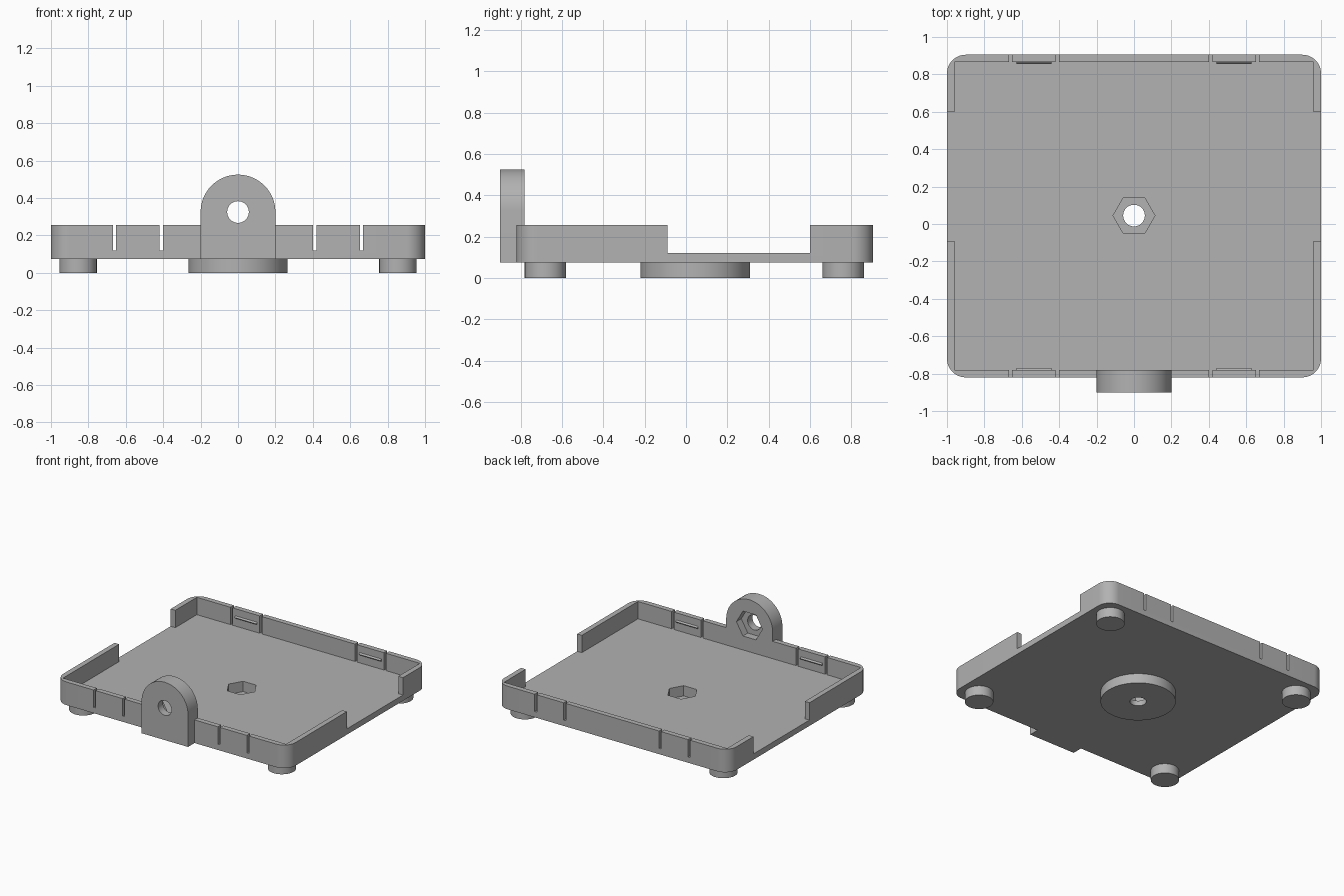
import bpy, bmesh
from math import pi, cos, sin
from mathutils import Vector

cube = bpy.data.objects.get("Cube")
if cube:
    bpy.data.objects.remove(cube, do_unlink=True)

grey = bpy.data.materials.new("plain grey")
grey.use_nodes = True
colour = (0.445, 0.445, 0.445, 1)
grey.diffuse_color = colour
grey.node_tree.nodes["Principled BSDF"].inputs["Base Color"].default_value = colour

BASE, FLOOR, RIM = 0.075, 0.12, 0.255
FRONT, BACK, WALL = -0.82, 0.905, 0.04
MOUNT_Y, LUG_Z = 0.045, 0.325
HOLE_R, HEX_R = 0.058, 0.112


def arc(cx, cy, r, start, end, steps):
    return [(cx + r * cos(start + (end - start) * i / steps),
             cy + r * sin(start + (end - start) * i / steps)) for i in range(steps + 1)]


def ring(cx, cy, r, sides):
    return arc(cx, cy, r, 0, 2 * pi, sides)[:-1]


def rect(x0, x1, y0, y1):
    return [(x0, y0), (x1, y0), (x1, y1), (x0, y1)]


def prism(name, outline, low, high, axis="z"):
    """Extrude a 2D outline along one axis."""
    place = {"z": lambda a, b, d: (a, b, d),
             "y": lambda a, b, d: (a, d, b),
             "x": lambda a, b, d: (d, a, b)}[axis]
    bm = bmesh.new()
    face = bm.faces.new([bm.verts.new(place(a, b, low)) for a, b in outline])
    new = bmesh.ops.extrude_face_region(bm, geom=[face])["geom"]
    bmesh.ops.translate(bm, vec=Vector(place(0, 0, high - low)),
                        verts=[v for v in new if isinstance(v, bmesh.types.BMVert)])
    bmesh.ops.recalc_face_normals(bm, faces=bm.faces)
    mesh = bpy.data.meshes.new(name)
    bm.to_mesh(mesh)
    bm.free()
    mesh.materials.append(grey)
    obj = bpy.data.objects.new(name, mesh)
    bpy.context.collection.objects.link(obj)
    return obj


def select(obj):
    bpy.ops.object.select_all(action="DESELECT")
    obj.select_set(True)
    bpy.context.view_layer.objects.active = obj


def cut(obj, *cutter_args):
    """Subtract a temporary prism from an object."""
    cutter = prism("cutter", *cutter_args)
    select(obj)
    mod = obj.modifiers.new("cut", "BOOLEAN")
    mod.operation, mod.solver, mod.object = "DIFFERENCE", "EXACT", cutter
    bpy.ops.object.modifier_apply(modifier=mod.name)
    bpy.data.objects.remove(cutter, do_unlink=True)


def smooth(obj):
    select(obj)
    bpy.ops.object.shade_smooth_by_angle(angle=pi / 6)


# Tray with rounded outer corners and a square inner pocket
r = 0.1
outline = []
for i, (cx, cy) in enumerate([(1 - r, BACK - r), (r - 1, BACK - r),
                              (r - 1, FRONT + r), (1 - r, FRONT + r)]):
    outline += arc(cx, cy, r, i * pi / 2, (i + 1) * pi / 2, 12)
tray = prism("tray", outline, BASE, RIM)
inner = 1 - WALL
cut(tray, rect(-inner, inner, FRONT + WALL, BACK - WALL), FLOOR, 1)

# Open sides, latch slots, and the gap the lug fills
cut(tray, rect(-2, 2, -0.09, 0.6), FLOOR, 1)
for side in (-1, 1):
    for x in (0.41, 0.66):
        cut(tray, rect(side * x - 0.009, side * x + 0.009, -2, 2), FLOOR, 1)
cut(tray, rect(-0.2, 0.2, -1, FRONT + WALL), 0, 1)
cut(tray, ring(0, MOUNT_Y, HEX_R, 6), 0, 1)
smooth(tray)

# Central mount disc with nut recess and screw hole
disc = prism("mount_disc", ring(0, MOUNT_Y, 0.265, 64), 0, BASE)
cut(disc, ring(0, MOUNT_Y, HEX_R, 6), 0.04, 1)
cut(disc, ring(0, MOUNT_Y, HOLE_R, 32), -1, 1)
smooth(disc)

# Front lug with rounded top, through hole and nut recess on the inside
lug = prism("front_lug", [(-0.2, BASE), (0.2, BASE)] + arc(0, LUG_Z, 0.2, 0, pi, 32),
            -0.9, FRONT + WALL, "y")
cut(lug, ring(0, LUG_Z, HEX_R, 6), -0.84, 0, "y")
cut(lug, ring(0, LUG_Z, HOLE_R, 32), -2, 0, "y")
smooth(lug)

# Feet and snap ridges on the latch tabs
for side, label in ((-1, "right"), (1, "left")):
    for y, end in ((-0.68, "front"), (0.76, "back")):
        smooth(prism(f"{end}_{label}_foot", ring(side * 0.855, y, 0.1, 40), 0, BASE))
    for y, inward, end in ((FRONT + WALL, 1, "front"), (BACK - WALL, -1, "back")):
        ridge = [(y - inward * 0.005, 0.175), (y + inward * 0.01, 0.19),
                 (y - inward * 0.005, 0.205)]
        prism(f"{end}_{label}_snap_ridge", ridge, side * 0.535 - 0.093, side * 0.535 + 0.093, "x")
